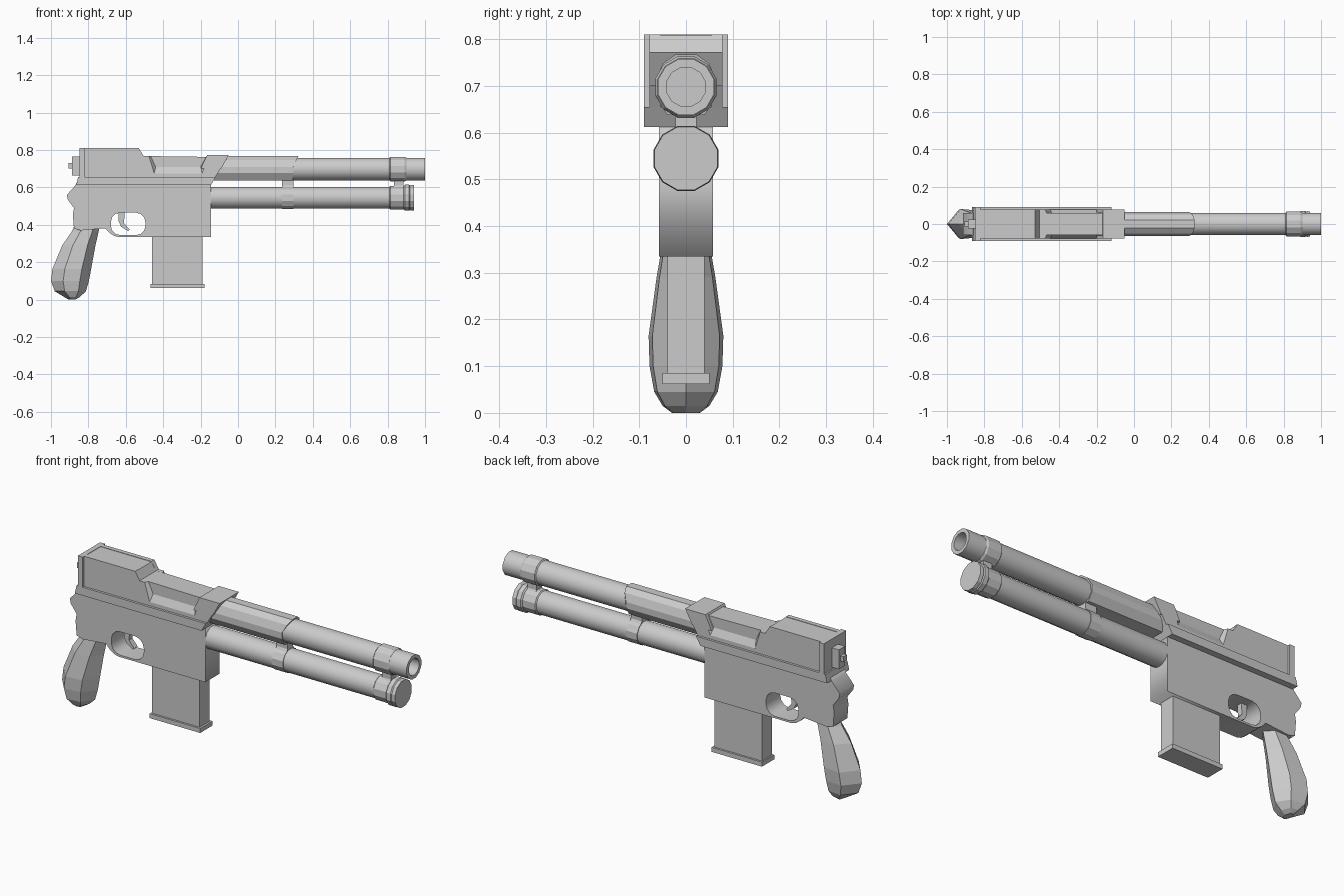
import bpy, bmesh
from math import sin, cos, pi, radians

if "Cube" in bpy.data.objects:
    bpy.data.objects.remove(bpy.data.objects["Cube"])


def loft(name, rings, smooth=False):
    """Skin a list of equal-length vertex rings and cap both ends."""
    bm = bmesh.new()
    vs = [[bm.verts.new(p) for p in r] for r in rings]
    n = len(rings[0])
    for a, b in zip(vs, vs[1:]):
        for i in range(n):
            j = (i + 1) % n
            bm.faces.new((a[i], a[j], b[j], b[i]))
    bm.faces.new(vs[0][::-1])
    bm.faces.new(vs[-1])
    bmesh.ops.recalc_face_normals(bm, faces=bm.faces)
    me = bpy.data.meshes.new(name)
    bm.to_mesh(me)
    bm.free()
    ob = bpy.data.objects.new(name, me)
    bpy.context.collection.objects.link(ob)
    if smooth:
        bpy.ops.object.select_all(action='DESELECT')
        ob.select_set(True)
        bpy.context.view_layer.objects.active = ob
        bpy.ops.object.shade_smooth_by_angle(angle=radians(35))
    return ob


def prism(name, profile, w):
    """Extrude an x/z profile across y from -w to w."""
    return loft(name, [[(x, y, z) for x, z in profile] for y in (-w, w)])


def box(name, x0, x1, w, z0, z1):
    return prism(name, [(x0, z0), (x1, z0), (x1, z1), (x0, z1)], w)


def lathe(name, zc, steps, n=12, smooth=False):
    """Revolve (x, radius) steps around an x-parallel axis at height zc."""
    ang = [2 * pi * (i + 0.5) / n for i in range(n)]
    return loft(name, [[(x, r * cos(a), zc + r * sin(a)) for a in ang]
                       for x, r in steps], smooth)


# Receiver frame with rounded trigger opening
outline = [(-0.145, 0.335), (-0.145, 0.63), (-0.86, 0.63), (-0.87, 0.61),
           (-0.915, 0.56), (-0.91, 0.535), (-0.877, 0.49), (-0.883, 0.455),
           (-0.877, 0.38), (-0.84, 0.37), (-0.71, 0.382), (-0.69, 0.36),
           (-0.665, 0.342), (-0.64, 0.335)]
hole = []
for cx, cz, a0 in ((-0.545, 0.415, 0), (-0.63, 0.415, 90),
                   (-0.63, 0.395, 180), (-0.545, 0.395, 270)):
    for k in range(4):
        a = radians(a0 + 30 * k)
        hole.append((cx + 0.05 * cos(a), cz + 0.05 * sin(a)))
cu = bpy.data.curves.new("receiver_frame", 'CURVE')
cu.dimensions = '2D'
cu.fill_mode = 'BOTH'
cu.extrude = 0.058
for pts in (outline, hole):
    sp = cu.splines.new('POLY')
    sp.points.add(len(pts) - 1)
    for p, (x, z) in zip(sp.points, pts):
        p.co = (x, z, 0, 1)
    sp.use_cyclic_u = True
frame = bpy.data.objects.new("receiver_frame", cu)
frame.rotation_euler = (pi / 2, 0, 0)
bpy.context.collection.objects.link(frame)

# Trigger
prism("trigger", [(-0.64, 0.47), (-0.605, 0.47), (-0.61, 0.41), (-0.58, 0.375),
                  (-0.588, 0.367), (-0.625, 0.39), (-0.638, 0.42)], 0.014)

# Upper receiver: side rails, core, notched side walls
prism("slide_rail", [(-0.865, 0.612), (-0.145, 0.612), (-0.12, 0.655),
                     (-0.855, 0.655)], 0.09)
prism("upper_core", [(-0.845, 0.63), (-0.145, 0.63), (-0.07, 0.762), (-0.505, 0.768),
                     (-0.53, 0.808), (-0.845, 0.808)], 0.06)


def wall(notch_z, shift):
    return [(-0.84, 0.64), (-0.13, 0.64), (-0.05, 0.773), (-0.165 + shift, 0.773),
            (-0.2 + shift, notch_z), (-0.44 - shift, notch_z),
            (-0.468 - shift, 0.768), (-0.505, 0.768), (-0.53, 0.81), (-0.84, 0.81)]


for s, side in ((-1, "front"), (1, "back")):
    loft("slide_wall_" + side,
         [[(x, s * y, z) for x, z in wall(nz, sh)]
          for y, nz, sh in ((0.055, 0.71, 0), (0.06, 0.71, 0), (0.078, 0.675, 0.008))])
box("rear_flange", -0.847, -0.82, 0.09, 0.645, 0.81)
prism("front_bridge", [(-0.2, 0.7), (-0.09, 0.7), (-0.05, 0.773), (-0.165, 0.773)], 0.078)

# Hammer block at the rear
box("hammer_block", -0.887, -0.84, 0.025, 0.665, 0.765)
box("hammer_spur", -0.905, -0.88, 0.014, 0.702, 0.73)

# Grip: pointed hexagonal sections (z, rear x, front x, half width)
grip = [(0.395, -0.875, -0.74, 0.045), (0.365, -0.888, -0.745, 0.05),
        (0.29, -0.94, -0.762, 0.063), (0.165, -0.992, -0.785, 0.08),
        (0.10, -1.0, -0.797, 0.078), (0.045, -0.98, -0.813, 0.068),
        (0.015, -0.93, -0.845, 0.05), (0.0, -0.905, -0.87, 0.03)]
rings = []
for z, b, f, w in grip:
    m1, m2 = b + 0.32 * (f - b), b + 0.76 * (f - b)
    rings.append([(b, 0, z), (m1, -w, z), (m2, -w * 0.9, z),
                  (f, 0, z), (m2, w * 0.9, z), (m1, w, z)])
loft("grip", rings)

# Magazine and base plate
box("magazine", -0.46, -0.19, 0.04, 0.08, 0.34)
box("magazine_base", -0.467, -0.18, 0.05, 0.062, 0.085)

# Upper barrel with open muzzle, and its collar
lathe("barrel", 0.698, [(-0.16, 0.062), (1.0, 0.062), (1.0, 0.043), (0.88, 0.043)],
      smooth=True)
lathe("barrel_collar", 0.698, [(0.81, 0.062), (0.815, 0.068), (0.89, 0.068), (0.9, 0.063)])

# Faceted cover over the rear of the barrel, slanted front end
half = [(0.022, 0.768), (0.05, 0.748), (0.065, 0.71), (0.065, 0.678), (0.04, 0.638)]
section = half + [(-y, z) for y, z in reversed(half)]
loft("barrel_cover", [[(-0.15, y, z) for y, z in section],
                      [(0.295 + max(0, z - 0.71) * 0.5, y, z) for y, z in section]])

# Lower tube with collar and end cap
lathe("lower_tube", 0.545, [(-0.16, 0.06), (0.9, 0.06)], smooth=True)
lathe("tube_collar", 0.545, [(0.81, 0.06), (0.815, 0.065), (0.89, 0.065), (0.9, 0.062)])
lathe("tube_cap", 0.545, [(0.885, 0.064), (0.892, 0.072), (0.915, 0.072),
                          (0.92, 0.068), (0.925, 0.071), (0.94, 0.07)])

# Clamp band and struts joining the tubes
lathe("clamp_band", 0.545, [(0.235, 0.063), (0.298, 0.063)])
for name, x0, x1 in (("clamp_strut", 0.235, 0.298), ("muzzle_strut", 0.835, 0.885)):
    loft(name, [[(x, s * w, z) for x, s in ((x0, -1), (x1, -1), (x1, 1), (x0, 1))]
                for z, w in ((0.58, 0.04), (0.61, 0.022), (0.635, 0.022), (0.66, 0.035))])
